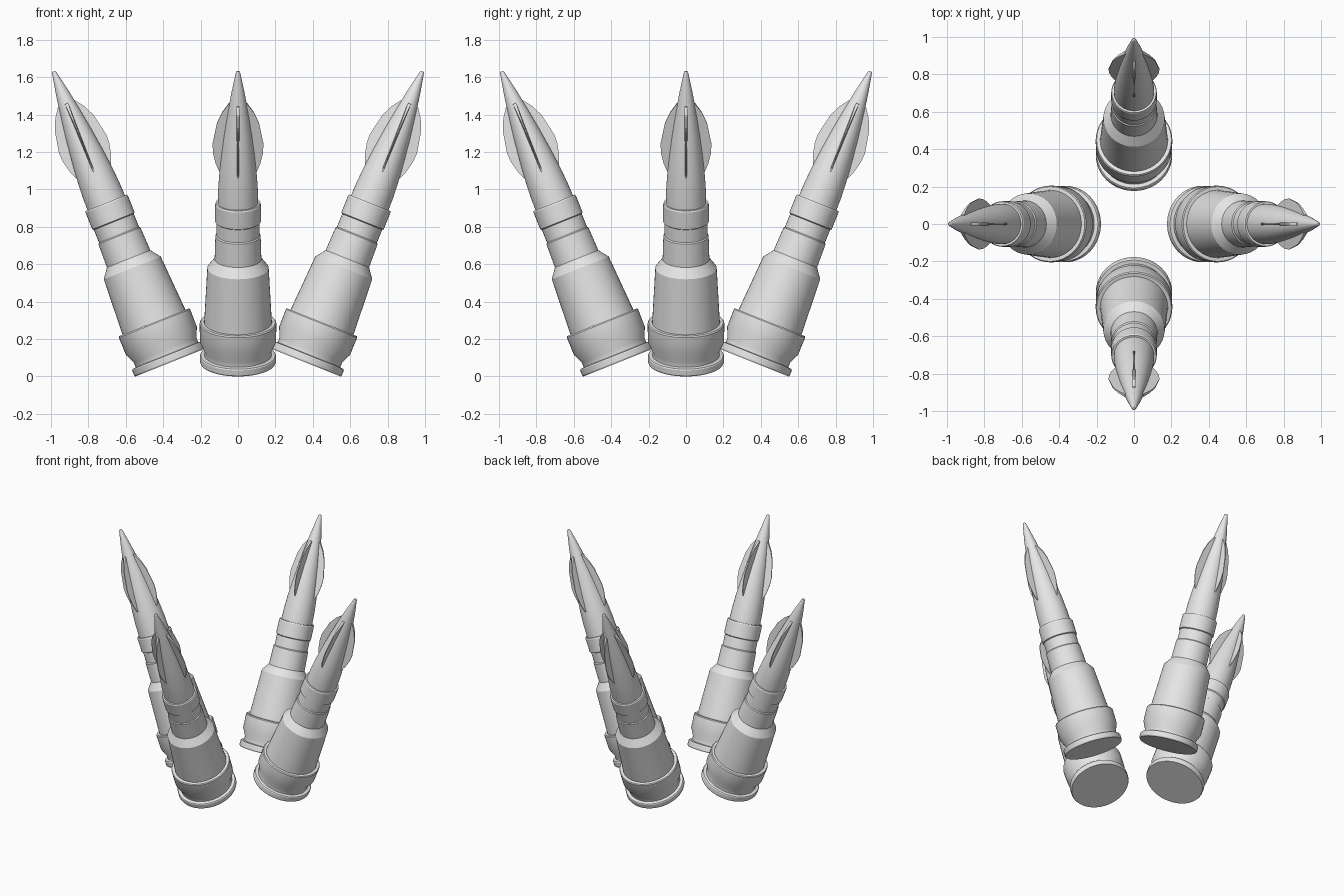
import bpy, bmesh, math
from mathutils import Matrix

if "Cube" in bpy.data.objects:
    bpy.data.objects.remove(bpy.data.objects["Cube"])

TILT = math.radians(21.8)
SEGMENTS = 48

grey = bpy.data.materials.new("plain grey")
grey.diffuse_color = (0.8, 0.8, 0.8, 1)
grey.use_nodes = True
grey.node_tree.nodes["Principled BSDF"].inputs["Base Color"].default_value = grey.diffuse_color

# (radius, height along the axis)
CASE = [(0, 0), (0.2, 0), (0.204, 0.008), (0.204, 0.036), (0.2, 0.042), (0.18, 0.045),
        (0.18, 0.07), (0.204, 0.125), (0.205, 0.225), (0.2, 0.232), (0.181, 0.232),
        (0.164, 0.545), (0.125, 0.597), (0.121, 0.73), (0.115, 0.736), (0.115, 0.81),
        (0.122, 0.815), (0.122, 0.912), (0.118, 0.92), (0.106, 0.92), (0, 0.92)]
BULLET = [(0, 0.9), (0.108, 0.9), (0.106, 1.0), (0.099, 1.1), (0.087, 1.21), (0.073, 1.32),
          (0.056, 1.43), (0.038, 1.54), (0.022, 1.62), (0.011, 1.672), (0.007, 1.677), (0, 1.677)]
FIN = [(0.03, 1.08), (0.1, 1.1), (0.119, 1.145), (0.134, 1.21), (0.136, 1.26),
       (0.112, 1.38), (0.085, 1.44), (0.05, 1.49), (0.02, 1.5)]


def finish(name, bm, placement):
    bmesh.ops.remove_doubles(bm, verts=bm.verts, dist=1e-5)
    bmesh.ops.recalc_face_normals(bm, faces=bm.faces)
    mesh = bpy.data.meshes.new(name)
    bm.to_mesh(mesh)
    bm.free()
    mesh.materials.append(grey)
    ob = bpy.data.objects.new(name, mesh)
    bpy.context.collection.objects.link(ob)
    ob.matrix_world = placement
    bpy.ops.object.select_all(action='DESELECT')
    ob.select_set(True)
    bpy.context.view_layer.objects.active = ob
    bpy.ops.object.shade_smooth_by_angle(angle=math.radians(25))


def lathe(name, profile, placement):
    bm = bmesh.new()
    verts = [bm.verts.new((r, 0, z)) for r, z in profile]
    edges = [bm.edges.new(pair) for pair in zip(verts, verts[1:])]
    bmesh.ops.spin(bm, geom=verts + edges, cent=(0, 0, 0), axis=(0, 0, 1),
                   angle=math.tau, steps=SEGMENTS, use_merge=True)
    finish(name, bm, placement)


def fins(name, placement):
    bm = bmesh.new()
    for k in range(4):
        turn = Matrix.Rotation(k * math.pi / 2, 4, 'Z')
        sides = []
        for side in (-1, 1):
            # blades thin out towards the rim
            sides.append([bm.verts.new(turn @ Matrix.Translation(
                (r, side * max(0.002, 0.013 - 0.085 * r), z)).translation) for r, z in FIN])
        a, b = sides
        bm.faces.new(a)
        bm.faces.new(b[::-1])
        for i in range(len(FIN)):
            j = (i + 1) % len(FIN)
            bm.faces.new((a[i], b[i], b[j], a[j]))
    finish(name, bm, placement)


# four rounds leaning outwards
for i, label in enumerate(("right", "back", "left", "front")):
    place = (Matrix.Rotation(i * math.pi / 2, 4, 'Z')
             @ Matrix.Translation((0.363, 0, 0.2 * math.sin(TILT)))
             @ Matrix.Rotation(TILT, 4, 'Y'))
    lathe(label + "_case", CASE, place)
    lathe(label + "_bullet", BULLET, place)
    fins(label + "_fins", place)
